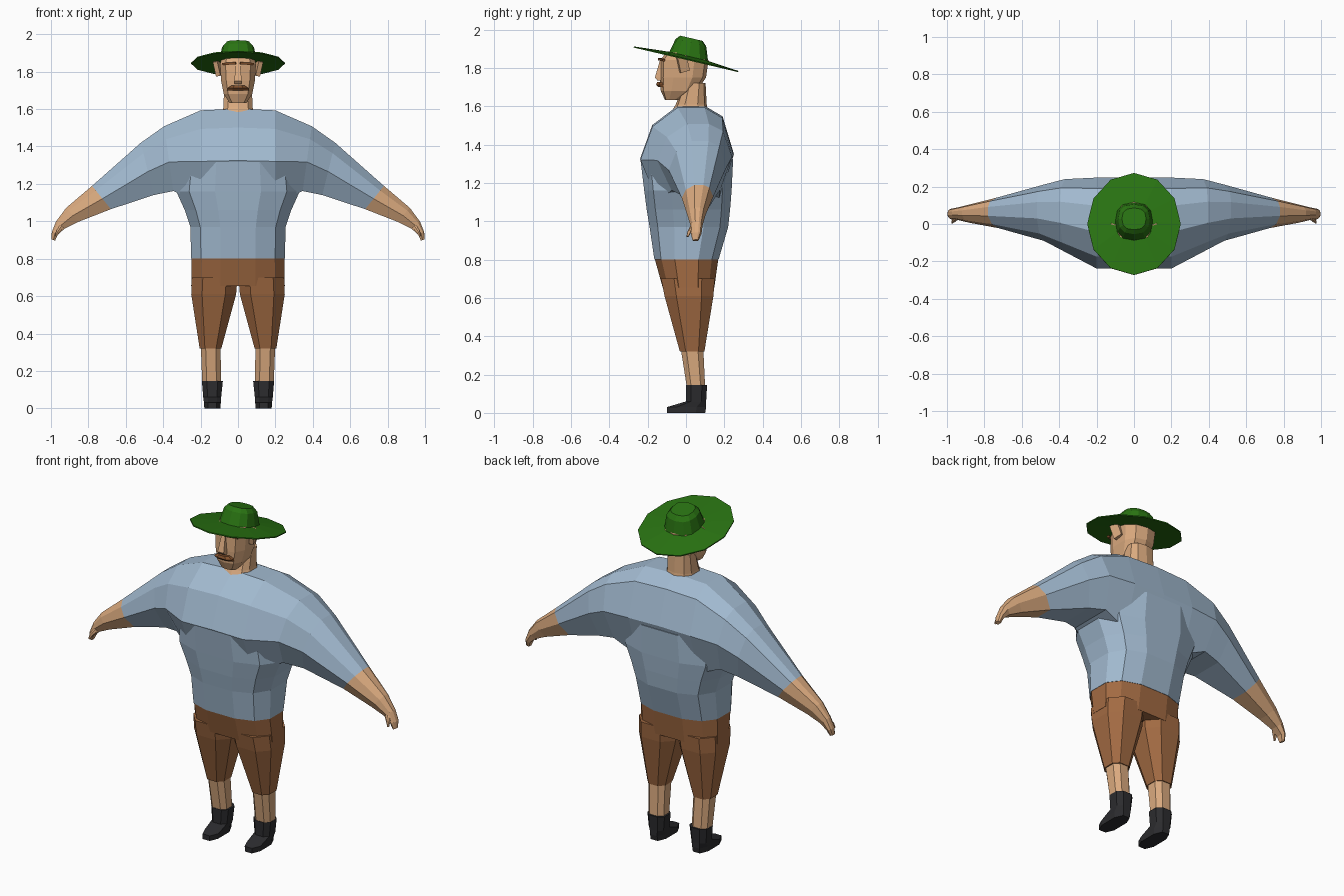
import bpy, bmesh
from math import sin, cos, pi, radians, copysign
from mathutils import Vector, Matrix

if "Cube" in bpy.data.objects:
    bpy.data.objects.remove(bpy.data.objects["Cube"])


def material(name, rgb):
    m = bpy.data.materials.new(name)
    m.diffuse_color = (*rgb, 1)
    m.use_nodes = True
    m.node_tree.nodes["Principled BSDF"].inputs["Base Color"].default_value = m.diffuse_color
    return m


SHIRT = material("pale blue", (0.36, 0.49, 0.63))
SKIN = material("skin", (0.70, 0.40, 0.21))
BROWN = material("shorts brown", (0.36, 0.145, 0.055))
HAIR = material("hair brown", (0.22, 0.08, 0.025))
GREEN = material("hat green", (0.022, 0.17, 0.006))
BLACK = material("boot black", (0.025, 0.025, 0.028))


def loft(name, rings, mat, cap_start=True, cap_end=True, mirror=False):
    """Skin a list of equal-length point rings with flat faces."""
    bm = bmesh.new()
    loops = [[bm.verts.new(p) for p in ring] for ring in rings]
    n = len(loops[0])
    for a, b in zip(loops, loops[1:]):
        for i in range(n):
            j = (i + 1) % n
            bm.faces.new((a[i], a[j], b[j], b[i]))
    if cap_start:
        bm.faces.new(loops[0][::-1])
    if cap_end:
        bm.faces.new(loops[-1])
    bmesh.ops.recalc_face_normals(bm, faces=bm.faces)
    mesh = bpy.data.meshes.new(name)
    bm.to_mesh(mesh)
    bm.free()
    mesh.materials.append(mat)
    ob = bpy.data.objects.new(name, mesh)
    bpy.context.collection.objects.link(ob)
    if mirror:
        ob.modifiers.new("mirror", 'MIRROR')
    return ob


def level(z, cx, rx, y0, y1, n=12, e=0.75):
    """Horizontal rounded-box ring between y0 (front) and y1 (back)."""
    pts = []
    for i in range(n):
        a = 2 * pi * (i + 0.5) / n
        c, s = cos(a), sin(a)
        m = cos(pi / n) ** e
        pts.append(Vector((cx + rx * copysign(abs(c) ** e, c) / m,
                           (y0 + y1) / 2 + (y1 - y0) / 2 * copysign(abs(s) ** e, s) / m, z)))
    return pts


def levels(name, rows, mat, n=12, e=0.75, **kw):
    return loft(name, [level(*r, n=n, e=e) for r in rows], mat, **kw)


ARM = [(-.2, 1), (.38, 1), (.76, .78), (1, 0), (.68, -1), (-.62, -1), (-1, -.1), (-.74, .6)]


def arm_ring(x, y, z, ry, rz, tilt):
    """Cross-section of the arm, leaning outwards by tilt degrees."""
    t = radians(tilt)
    return [Vector((x + v * rz * sin(t), y + u * ry, z + v * rz * cos(t))) for u, v in ARM]


def box(name, size, loc, mat, rot=(0, 0, 0), mirror=False):
    hx, hy, hz = (s / 2 for s in size)
    m = Matrix.Translation(loc)
    for ang, ax in zip(rot, "XYZ"):
        m = m @ Matrix.Rotation(radians(ang), 4, ax)
    ring = [(-hx, -hy), (hx, -hy), (hx, hy), (-hx, hy)]
    return loft(name, [[m @ Vector((x, y, z)) for x, y in ring] for z in (-hz, hz)], mat, mirror=mirror)


# shirt: shoulders and sleeves run sideways, belly runs upwards into them
CUFF = (.73, .06, 1.127, .082, .08, 39)
loft("shirt_sleeves", [arm_ring(*r) for r in (
    (0, .005, 1.35, .245, .252, 0),
    (.2, .005, 1.345, .243, .248, 0),
    (.37, .045, 1.335, .195, .175, 8),
    (.485, .06, 1.28, .15, .144, 14),
    CUFF)], SHIRT, cap_start=False, mirror=True)
levels("shirt_body", [
    (.8, 0, .25, -.165, .17),
    (.97, 0, .255, -.19, .22),
    (1.06, 0, .285, -.205, .23),
    (1.16, 0, .33, -.218, .238),
    (1.325, 0, .31, -.238, .246)], SHIRT)

# forearms with tapering hands and small thumbs
loft("forearm", [arm_ring(*r) for r in (
    CUFF,
    (.885, .055, 1.035, .048, .05, 42),
    (.95, .055, .98, .032, .03, 50),
    (.98, .053, .935, .028, .017, 65),
    (.988, .05, .9, .016, .011, 70))], SKIN, cap_start=False, mirror=True)
loft("thumb", [arm_ring(*r) for r in (
    (.945, .04, .975, .018, .016, 50),
    (.965, .018, .945, .011, .01, 60),
    (.972, .008, .92, .006, .005, 60))], SKIN, mirror=True)

# shorts
levels("shorts_hips", [
    (.8, 0, .248, -.162, .168),
    (.655, 0, .25, -.122, .148)], BROWN)
levels("shorts_leg", [
    (.7, .125, .122, -.13, .15),
    (.61, .13, .12, -.112, .143),
    (.32, .147, .058, -.032, .096)], BROWN, n=8, mirror=True)

# lower legs and boots
levels("shin", [
    (.34, .146, .053, -.028, .09),
    (.13, .141, .05, .005, .1)], SKIN, n=8, mirror=True)
levels("boot", [
    (0, .137, .043, -.1, .1),
    (.03, .137, .045, -.1, .105),
    (.06, .138, .048, .0, .105),
    (.145, .137, .056, 0, .11)], BLACK, n=8, mirror=True)

# neck and head
levels("neck", [
    (1.55, 0, .09, -.085, .115),
    (1.61, 0, .078, -.05, .105),
    (1.72, 0, .074, -.01, .1)], SKIN, n=10)
levels("head", [
    (1.632, 0, .045, -.108, -.04),
    (1.68, 0, .076, -.128, .055),
    (1.75, 0, .09, -.132, .1),
    (1.84, 0, .096, -.13, .113),
    (1.88, 0, .085, -.1, .085)], SKIN, n=10)
levels("nose", [
    (1.735, 0, .02, -.15, -.1),
    (1.75, 0, .02, -.162, -.1),
    (1.84, 0, .012, -.136, -.1)], SKIN, n=4)
box("ear", (.025, .05, .08), (.108, -.015, 1.82), SKIN, rot=(12, 12, 15), mirror=True)
levels("moustache", [
    (1.7, 0, .058, -.145, -.09),
    (1.712, 0, .056, -.156, -.09),
    (1.726, 0, .034, -.15, -.09)], HAIR, n=8)
box("eyebrow", (.075, .012, .012), (.047, -.128, 1.843), HAIR, rot=(0, 4, 18), mirror=True)

# hat: tilted back, wide brim and low crown
def hat_ring(r_x, r_y, h, n=12, y=0, e=1):
    tilt = Matrix.Translation((0, 0, 1.845)) @ Matrix.Rotation(radians(-13.2), 4, 'X')
    pts = []
    for i in range(n):
        a = 2 * pi * i / n
        c, s = cos(a), sin(a)
        pts.append(tilt @ Vector((r_x * copysign(abs(c) ** e, c), y + r_y * copysign(abs(s) ** e, s), h)))
    return pts


loft("hat", [
    hat_ring(.1, .1, .004, y=.01),
    hat_ring(.25, .28, -.003),
    hat_ring(.25, .28, .003),
    hat_ring(.1, .104, .018, y=.01, e=.8),
    hat_ring(.085, .082, .09, y=.005, e=.8),
    hat_ring(.065, .06, .113, y=.002, e=.8)], GREEN)
